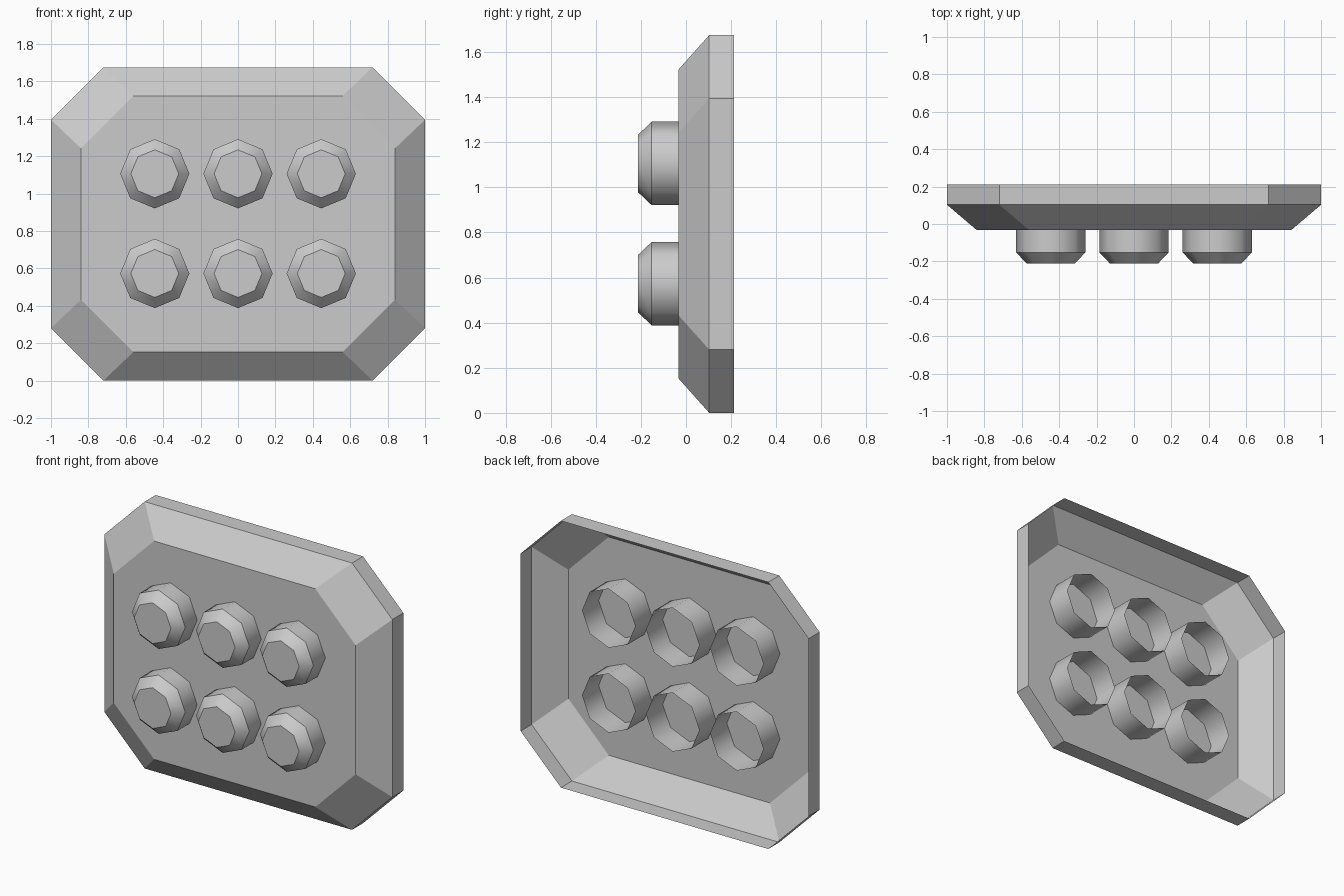
import bpy
import bmesh
import math

cube = bpy.data.objects.get("Cube")
if cube:
    bpy.data.objects.remove(cube, do_unlink=True)

# One plain grey for the whole piece
grey = bpy.data.materials.new("light_grey")
grey.use_nodes = True
grey.diffuse_color = (0.6, 0.6, 0.6, 1)
grey.node_tree.nodes["Principled BSDF"].inputs["Base Color"].default_value = (0.6, 0.6, 0.6, 1)

MID_Z = 0.8375


def cut_rectangle(half_w, half_h, cut, y):
    """Rectangle with cut corners, facing the front."""
    w, h = half_w - cut, half_h - cut
    pts = [(w, -half_h), (half_w, -h), (half_w, h), (w, half_h)]
    pts += [(-x, z) for x, z in reversed(pts)]
    return [(x, y, z) for x, z in pts]


def ring(radius, y, sides=8):
    """Regular polygon with a corner pointing up."""
    step = math.tau / sides
    return [(radius * math.cos(i * step), y, radius * math.sin(i * step)) for i in range(sides)]


def loft(name, loops, location, smooth=False):
    """Open-backed shell: the first loop is capped, the others are bridged."""
    bm = bmesh.new()
    rows = [[bm.verts.new(p) for p in loop] for loop in loops]
    bm.faces.new(rows[0])
    for a, b in zip(rows, rows[1:]):
        for i in range(len(a)):
            j = (i + 1) % len(a)
            face = bm.faces.new((a[j], a[i], b[i], b[j]))
            face.smooth = smooth
        # keep the edge round each loop crisp
        for i in range(len(a)):
            bm.edges.get((a[i], a[(i + 1) % len(a)])).smooth = False
    mesh = bpy.data.meshes.new(name)
    bm.to_mesh(mesh)
    bm.free()
    mesh.materials.append(grey)
    obj = bpy.data.objects.new(name, mesh)
    obj.location = location
    bpy.context.collection.objects.link(obj)
    return obj


# Bevelled tray, open at the back
loft("bevelled_plate", [
    cut_rectangle(0.84, 0.685, 0.28, -0.033),
    cut_rectangle(1.0, MID_Z, 0.28, 0.103),
    cut_rectangle(1.0, MID_Z, 0.28, 0.212),
], (0, 0, MID_Z))

# Six studs, running through the plate as open tubes
for row, z in (("lower", 0.573), ("upper", 1.106)):
    for side, x in (("right", -0.445), ("middle", 0), ("left", 0.445)):
        loft(f"{row}_{side}_stud", [
            ring(0.128, -0.212),
            ring(0.185, -0.152),
            ring(0.185, 0.132),
        ], (x, 0, z), smooth=True)
